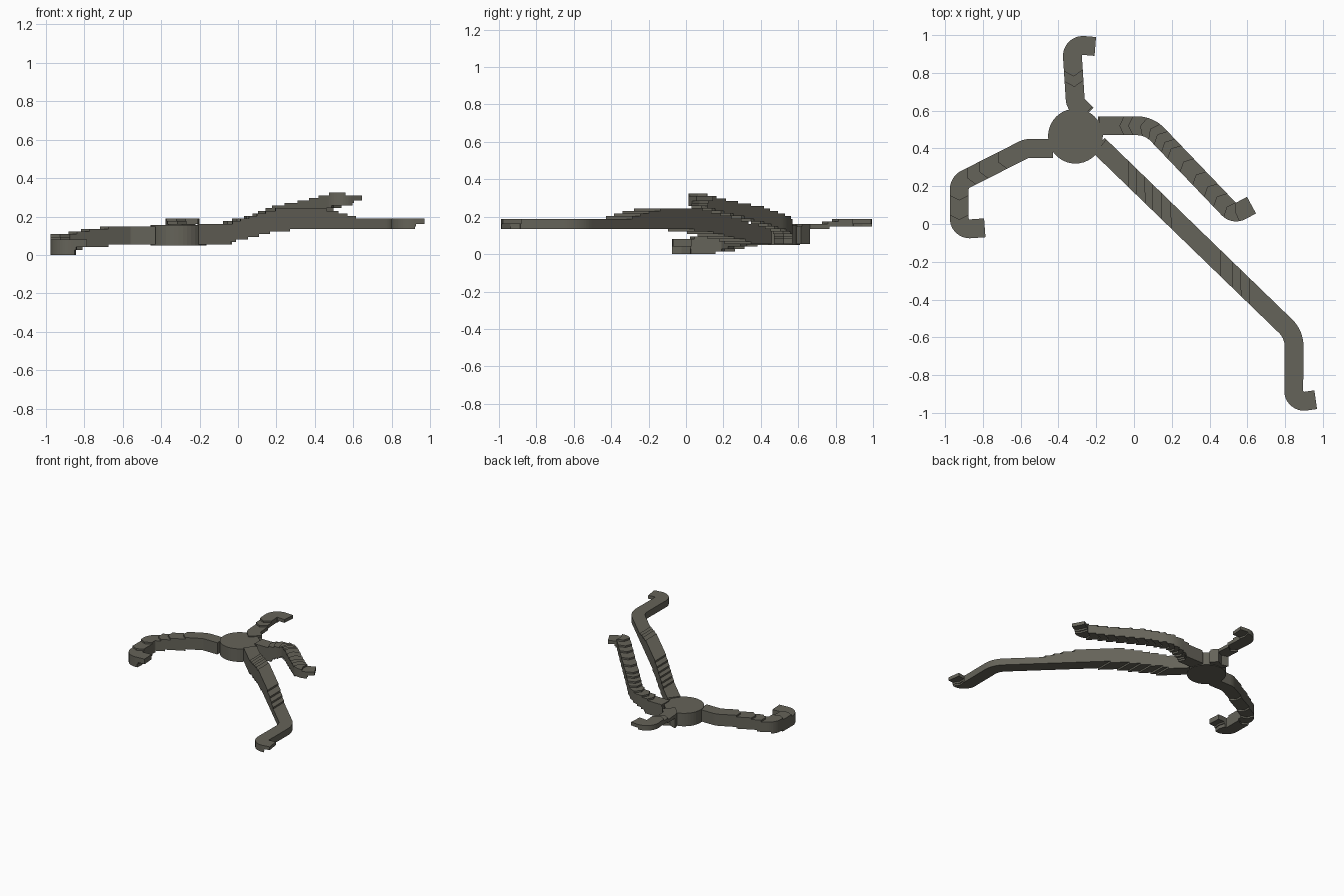
import bpy, bmesh, math
from mathutils import Vector

if "Cube" in bpy.data.objects:
    bpy.data.objects.remove(bpy.data.objects["Cube"])

STEP = 0.0135      # thickness of one terrace layer
HALF = 0.05        # half width of every road

mat = bpy.data.materials.new("dark_stone")
mat.diffuse_color = (0.13, 0.125, 0.10, 1)
mat.use_nodes = True
mat.node_tree.nodes["Principled BSDF"].inputs["Base Color"].default_value = mat.diffuse_color


def add_object(name, bm):
    me = bpy.data.meshes.new(name)
    bmesh.ops.recalc_face_normals(bm, faces=bm.faces)
    bm.to_mesh(me)
    bm.free()
    me.materials.append(mat)
    ob = bpy.data.objects.new(name, me)
    bpy.context.collection.objects.link(ob)
    return ob


def rounded_path(pts, radii):
    """Polyline with filleted inner corners."""
    pts = [Vector(p) for p in pts]
    out = [pts[0]]
    for a, p, b, r in zip(pts, pts[1:], pts[2:], radii):
        u, v = (p - a).normalized(), (b - p).normalized()
        turn = u.angle_signed(v)
        t = r * math.tan(abs(turn) / 2)
        start = p - u * t
        side = 1 if u.x * v.y - u.y * v.x > 0 else -1
        n = Vector((-u.y, u.x)) * side
        centre = start + n * r
        for i in range(13):
            ang = abs(turn) * i / 12
            out.append(centre - n * r * math.cos(ang) + u * r * math.sin(ang))
    return out + [pts[-1]]


def sampler(path):
    """Returns total length and a function giving point and left normal at s."""
    dist = [0]
    for a, b in zip(path, path[1:]):
        dist.append(dist[-1] + (b - a).length)

    def raw(s):
        i = 0
        while i < len(path) - 2 and s > dist[i + 1]:
            i += 1
        return path[i].lerp(path[i + 1], (s - dist[i]) / (dist[i + 1] - dist[i]))

    def at(s):
        d = (raw(min(s + .004, dist[-1])) - raw(max(s - .004, 0))).normalized()
        return raw(s), Vector((-d.y, d.x))
    return dist[-1], at


def heights(keys, f):
    """Top and bottom at fraction f, snapped to terrace layers."""
    for (f0, t0, b0), (f1, t1, b1) in zip(keys, keys[1:]):
        if f <= f1:
            k = (f - f0) / (f1 - f0)
            return tuple(round(z / STEP) * STEP
                         for z in (t0 + (t1 - t0) * k, b0 + (b1 - b0) * k))


def road(name, pts, radii, keys, lanes):
    """Terraced ribbon; lanes shift the left, middle and right of each step edge."""
    length, at = sampler(rounded_path(pts, radii))
    n = round(length / 0.008)
    stations, last = [], None
    for i in range(n + 1):
        s = length * i / n
        h = heights(keys, min(i / n, 1.0))
        if last and h != last:
            stations.append((s, last, False))
        stations.append((s, h, last is not None and h != last))
        last = h
    bm = bmesh.new()
    rows = []
    for s, (top, bot), riser in stations:
        taper = min(1, s / .15, (length - s) / .15)
        tops, bots = [], []
        for side, shift in zip((1, 0, -1), lanes):
            p, nrm = at(min(max(s + shift * taper, 0), length))
            q = p + nrm * HALF * side
            tops.append(bm.verts.new((q.x, q.y, top)))
            bots.append(bm.verts.new((q.x, q.y, bot)))
        rows.append((tops, bots, riser))
    for (t0, b0, _), (t1, b1, riser) in zip(rows, rows[1:]):
        for r0, r1 in ((t0, t1), (b0, b1)):
            if riser and abs(r0[0].co.z - r1[0].co.z) < 1e-6:
                continue
            for j in (0, 1):
                bm.faces.new((r0[j], r0[j + 1], r1[j + 1], r1[j]))
        if not riser:
            for j in (0, 2):
                bm.faces.new((t0[j], t1[j], b1[j], b0[j]))
    for t, b, _ in (rows[0], rows[-1]):
        bm.faces.new(t + b[::-1])
    bmesh.ops.remove_doubles(bm, verts=bm.verts, dist=1e-5)
    return add_object(name, bm)


# Round hub where the roads meet
bm = bmesh.new()
bmesh.ops.create_cone(bm, cap_ends=True, segments=40, radius1=.145, radius2=.145, depth=.105)
hub = add_object("round_hub", bm)
hub.location = (-.31, .465, .1025)

# Left road, sinking to the ground
road("left_road",
     [(-.43, .40), (-.57, .40), (-.925, .22), (-.925, -.03), (-.79, -.02)],
     [.07, .06, .055],
     [(0, .155, .05), (.2, .15, .05), (.4, .135, .045), (.58, .105, .02), (.7, .1, 0),
      (.85, .08, 0), (.92, .08, 0), (.93, .08, .035), (1, .08, .035)],
     (0, .025, 0))

# Short back road
road("back_road",
     [(-.25, .58), (-.31, .64), (-.33, .95), (-.205, .94)],
     [.052, .055],
     [(0, .155, .05), (.2, .16, .05), (.21, .16, .13), (.42, .17, .13),
      (.43, .175, .155), (.6, .19, .155), (.85, .19, .155), (1, .19, .165)],
     (0, -.03, 0))

# Right road, climbing to the highest point
road("right_road",
     [(-.19, .52), (.08, .52), (.53, .05), (.622, .10)],
     [.15, .055],
     [(0, .155, .05), (.12, .165, .05), (.15, .175, .05), (.17, .18, .08),
      (.26, .2, .12), (.45, .25, .17), (.7, .285, .215), (.88, .32, .25),
      (.94, .315, .25), (.95, .315, .29), (1, .315, .29)],
     (0, -.025, 0))

# Long front road with a hump in the middle
road("long_road",
     [(-.19, .42), (.848, -.585), (.845, -.947), (.962, -.93)],
     [.15, .055],
     [(0, .155, .05), (.1, .16, .055), (.13, .175, .075), (.2, .205, .095),
      (.276, .235, .12), (.35, .247, .13), (.46, .242, .135), (.53, .22, .135),
      (.607, .19, .135), (.96, .19, .135), (.965, .19, .165), (1, .19, .165)],
     (-.05, 0, .05))
